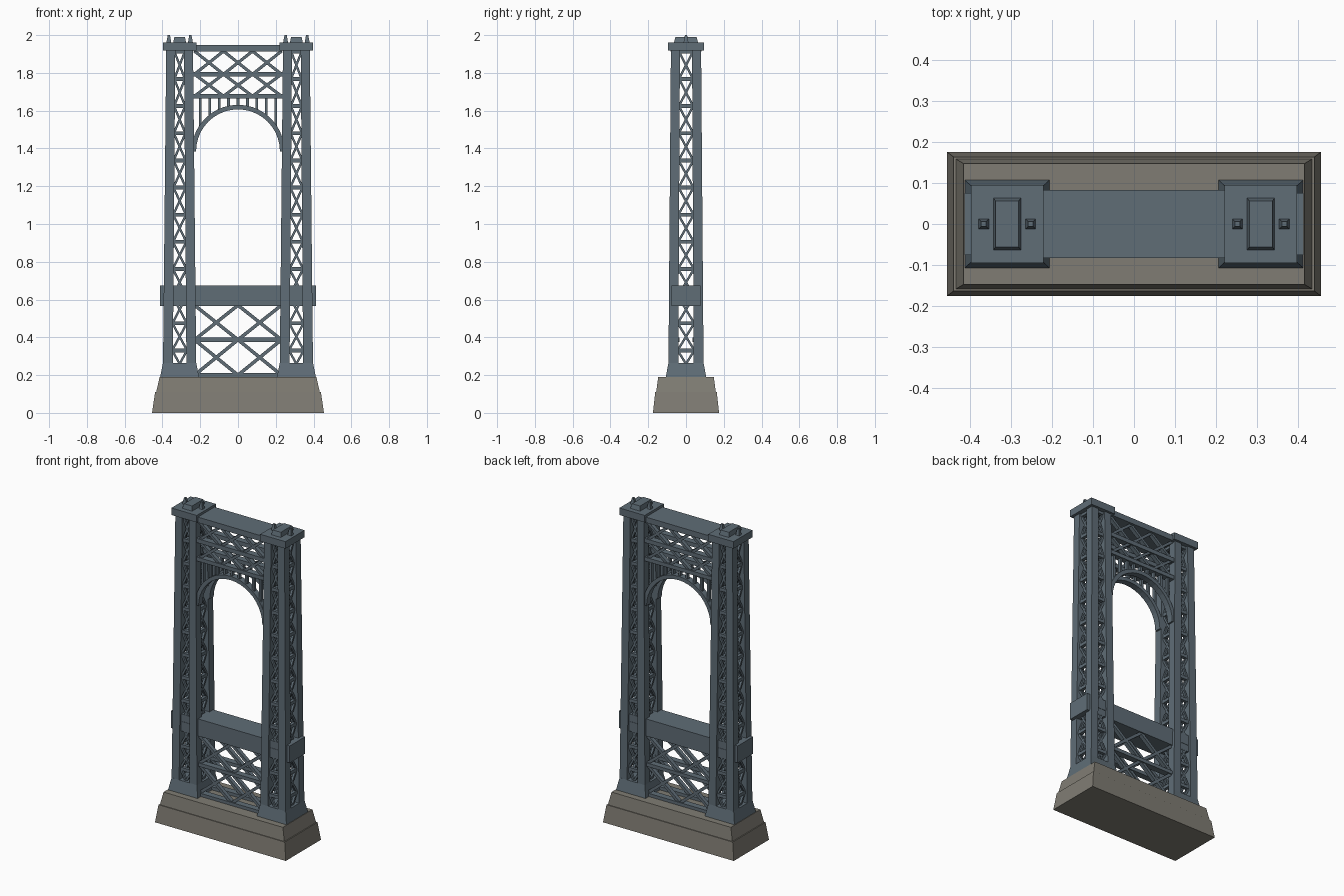
import bpy, bmesh, math
from mathutils import Vector

if "Cube" in bpy.data.objects:
    bpy.data.objects.remove(bpy.data.objects["Cube"])


def material(name, rgb):
    m = bpy.data.materials.new(name)
    m.use_nodes = True
    m.diffuse_color = (*rgb, 1)
    m.node_tree.nodes["Principled BSDF"].inputs["Base Color"].default_value = (*rgb, 1)
    return m


steel = material("blue grey steel", (0.115, 0.153, 0.183))
stone = material("warm grey stone", (0.215, 0.203, 0.172))


def finish(name, bm, mat):
    bmesh.ops.recalc_face_normals(bm, faces=bm.faces)
    me = bpy.data.meshes.new(name)
    bm.to_mesh(me)
    bm.free()
    me.materials.append(mat)
    ob = bpy.data.objects.new(name, me)
    bpy.context.collection.objects.link(ob)
    return ob


def loft(bm, rings):
    """Skin a closed solid through a list of four-cornered rings."""
    rows = [[bm.verts.new(p) for p in ring] for ring in rings]
    for a, b in zip(rows, rows[1:]):
        for i in range(4):
            j = (i + 1) % 4
            bm.faces.new((a[i], a[j], b[j], b[i]))
    bm.faces.new(rows[0][::-1])
    bm.faces.new(rows[-1])


def rect(cx, cy, z, hx, hy):
    return [(cx - hx, cy - hy, z), (cx + hx, cy - hy, z),
            (cx + hx, cy + hy, z), (cx - hx, cy + hy, z)]


def bar(bm, p, q, width, depth, normal):
    """Square-ended bar from p to q, its depth along normal."""
    p, q, n = Vector(p), Vector(q), Vector(normal)
    side = (q - p).cross(n).normalized() * width / 2
    n = n * depth / 2
    loft(bm, [[e - side - n, e + side - n, e + side + n, e - side + n] for e in (p, q)])


def box(bm, x0, x1, y0, y1, z0, z1):
    cx, cy, hx, hy = (x0 + x1) / 2, (y0 + y1) / 2, (x1 - x0) / 2, (y1 - y0) / 2
    loft(bm, [rect(cx, cy, z0, hx, hy), rect(cx, cy, z1, hx, hy)])


def taper(z, low, high):
    return low + (high - low) * (z - 0.25) / 1.67


def half_x(z): return taper(z, 0.088, 0.071)
def half_y(z): return taper(z, 0.093, 0.080)
def post_w(z): return taper(z, 0.052, 0.048)


# Stepped stone plinth
bm = bmesh.new()
loft(bm, [rect(0, 0, 0, 0.455, 0.175), rect(0, 0, 0.11, 0.439, 0.163),
          rect(0, 0, 0.11, 0.433, 0.158), rect(0, 0, 0.19, 0.415, 0.147)])
finish("stone_plinth", bm, stone)

TOWER_X = 0.309
LOW, PANEL, COUNT = 0.187, 0.1437, 12

for side, cx in (("right", -TOWER_X), ("left", TOWER_X)):
    # Flared foot
    bm = bmesh.new()
    loft(bm, [rect(cx, 0, 0.19, 0.103, 0.107), rect(cx, 0, 0.265, 0.088, 0.093)])
    finish(side + "_tower_foot", bm, steel)

    # Four tapering corner posts
    bm = bmesh.new()
    for sx in (-1, 1):
        for sy in (-1, 1):
            loft(bm, [rect(cx + sx * (half_x(z) - post_w(z) / 2),
                           sy * (half_y(z) - post_w(z) / 2), z,
                           post_w(z) / 2, post_w(z) / 2) for z in (0.25, 1.925)])
    finish(side + "_tower_posts", bm, steel)

    # Crossed lacing on all four tower faces
    bm = bmesh.new()
    for s in (-1, 1):
        def front(u, z):
            return (cx + u * (half_x(z) - post_w(z) + 0.004), s * (half_y(z) - 0.022), z)

        def flank(u, z):
            return (cx + s * (half_x(z) - 0.022), u * (half_y(z) - post_w(z) + 0.004), z)

        for at, n in ((front, (0, 1, 0)), (flank, (1, 0, 0))):
            for k in range(COUNT):
                z0 = LOW + k * PANEL
                z1 = z0 + PANEL
                bar(bm, at(-1, z0), at(1, z1), 0.012, 0.014, n)
                bar(bm, at(1, z0), at(-1, z1), 0.012, 0.014, n)
                bar(bm, at(-1, z1), at(1, z1), 0.02, 0.02, n)
    finish(side + "_tower_lacing", bm, steel)

    # Cap with raised block and two small finials
    bm = bmesh.new()
    box(bm, cx - 0.088, cx + 0.088, -0.095, 0.095, 1.918, 1.962)
    loft(bm, [rect(cx, 0, 1.96, 0.034, 0.064), rect(cx, 0, 1.99, 0.028, 0.056)])
    for dx in (-0.057, 0.057):
        loft(bm, [rect(cx + dx, 0, 1.96, 0.013, 0.013), rect(cx + dx, 0, 2.0, 0.006, 0.006)])
    finish(side + "_tower_cap", bm, steel)

# Deck beam passing through both towers
bm = bmesh.new()
box(bm, -0.413, 0.413, -0.076, 0.076, 0.567, 0.674)
finish("deck_beam", bm, steel)

# Top cross beam
bm = bmesh.new()
box(bm, -0.235, 0.235, -0.083, 0.083, 1.912, 1.947)
finish("top_beam", bm, steel)

ARCH_Z, ARCH_R, STEPS = 1.385, 0.234, 20
Y = (0, 1, 0)
for label, y in (("front", -0.055), ("back", 0.055)):
    # Crossed bracing: panels across, low and high edge, bar width
    for part, count, z0, z1, w in (("lower_bracing", 2, 0.20, 0.387, 0.018),
                                   ("middle_bracing", 2, 0.387, 0.57, 0.018),
                                   ("portal_bracing", 3, 1.677, 1.793, 0.016),
                                   ("upper_bracing", 3, 1.793, 1.915, 0.016)):
        bm = bmesh.new()
        step = 0.46 / count
        for i in range(count):
            xa, xb = -0.23 + i * step, -0.23 + (i + 1) * step
            bar(bm, (xa, y, z0), (xb, y, z1), w, 0.025, Y)
            bar(bm, (xb, y, z0), (xa, y, z1), w, 0.025, Y)
        finish(label + "_" + part, bm, steel)

    # Horizontal chords between the towers
    bm = bmesh.new()
    for z, w in ((0.2, 0.02), (0.387, 0.022), (1.677, 0.024), (1.793, 0.026)):
        bar(bm, (-0.24, y, z), (0.24, y, z), w, 0.04, Y)
    finish(label + "_chords", bm, steel)

    # Arch rib
    bm = bmesh.new()
    rings = []
    for i in range(STEPS + 1):
        a = math.pi * i / STEPS
        c, s = math.cos(a), math.sin(a)
        rings.append([(r * c, y + d, ARCH_Z + r * s) for r, d in
                      ((ARCH_R - 0.012, -0.02), (ARCH_R + 0.012, -0.02),
                       (ARCH_R + 0.012, 0.02), (ARCH_R - 0.012, 0.02))])
    loft(bm, rings)
    finish(label + "_arch", bm, steel)

    # Upright bars above the arch
    bm = bmesh.new()
    for i in range(-4, 5):
        x = i * 0.05
        bar(bm, (x, y, ARCH_Z + math.sqrt(ARCH_R ** 2 - x * x)), (x, y, 1.677), 0.014, 0.02, Y)
    finish(label + "_arch_uprights", bm, steel)
